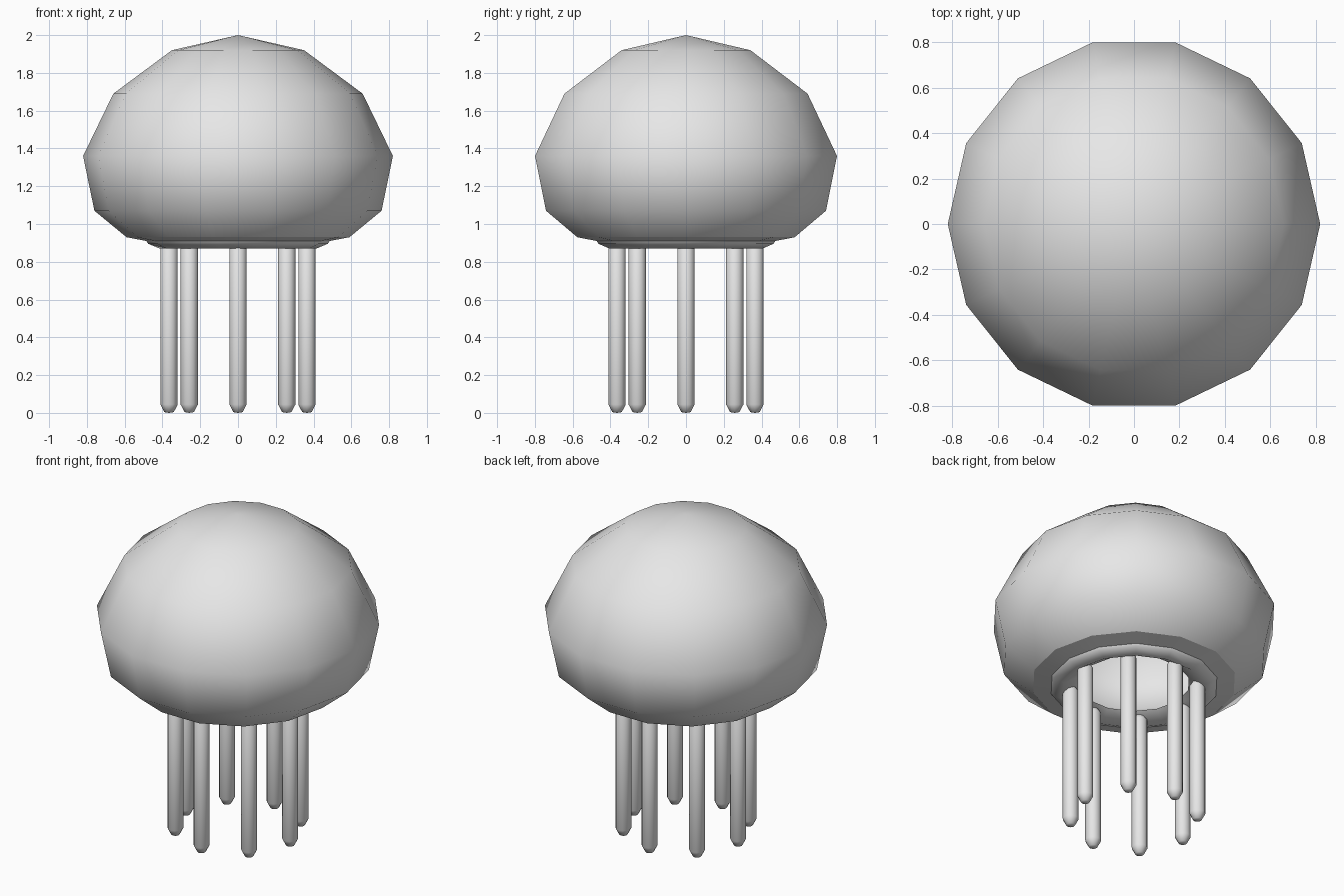
import bpy, bmesh, math

if "Cube" in bpy.data.objects:
    bpy.data.objects.remove(bpy.data.objects["Cube"])

grey = bpy.data.materials.new("plain grey")
grey.diffuse_color = (0.8, 0.8, 0.8, 1.0)
grey.use_nodes = True
grey.node_tree.nodes["Principled BSDF"].inputs["Base Color"].default_value = grey.diffuse_color


def lathe(name, profile, sides, location=(0, 0, 0), sharp_rows=()):
    """Spin an (r, z) profile about z; points with r = 0 become poles."""
    bm = bmesh.new()
    rows = []
    for r, z in profile:
        if r == 0:
            rows.append([bm.verts.new((0, 0, z))] * sides)
        else:
            rows.append([bm.verts.new((r * math.cos(math.tau * i / sides),
                                       r * math.sin(math.tau * i / sides), z))
                         for i in range(sides)])
    for a, b in zip(rows, rows[1:]):
        for i in range(sides):
            j = (i + 1) % sides
            corners = list(dict.fromkeys((a[i], a[j], b[j], b[i])))
            bm.faces.new(corners).smooth = True
    for k in sharp_rows:
        for i in range(sides):
            edge = bm.edges.get((rows[k][i], rows[k][(i + 1) % sides]))
            edge.smooth = False
    bmesh.ops.recalc_face_normals(bm, faces=bm.faces)
    mesh = bpy.data.meshes.new(name)
    bm.to_mesh(mesh)
    bm.free()
    mesh.materials.append(grey)
    obj = bpy.data.objects.new(name, mesh)
    obj.location = location
    bpy.context.collection.objects.link(obj)
    return obj


# Hollow bell: outer dome, flat under-ring, rolled lip, inner dome
bell = [(0, 2.0), (0.35, 1.92), (0.66, 1.69), (0.82, 1.36), (0.76, 1.07),
        (0.59, 0.93), (0.485, 0.91), (0.475, 0.895), (0.415, 0.87),
        (0.32, 0.925), (0.50, 1.02), (0.66, 1.13), (0.71, 1.36),
        (0.57, 1.62), (0.30, 1.82), (0, 1.88)]
lathe("bell", bell, 14, sharp_rows=(5, 6, 9))

# Eight hanging tentacles with tapered ends
tentacle = [(0, 0), (0.025, 0.004), (0.046, 0.045),
            (0.046, 0.885), (0.025, 0.92), (0, 0.925)]
for n in range(8):
    a = math.tau * n / 8
    lathe("tentacle_%d" % (n + 1), tentacle, 12,
          (0.365 * math.cos(a), 0.365 * math.sin(a), 0))
